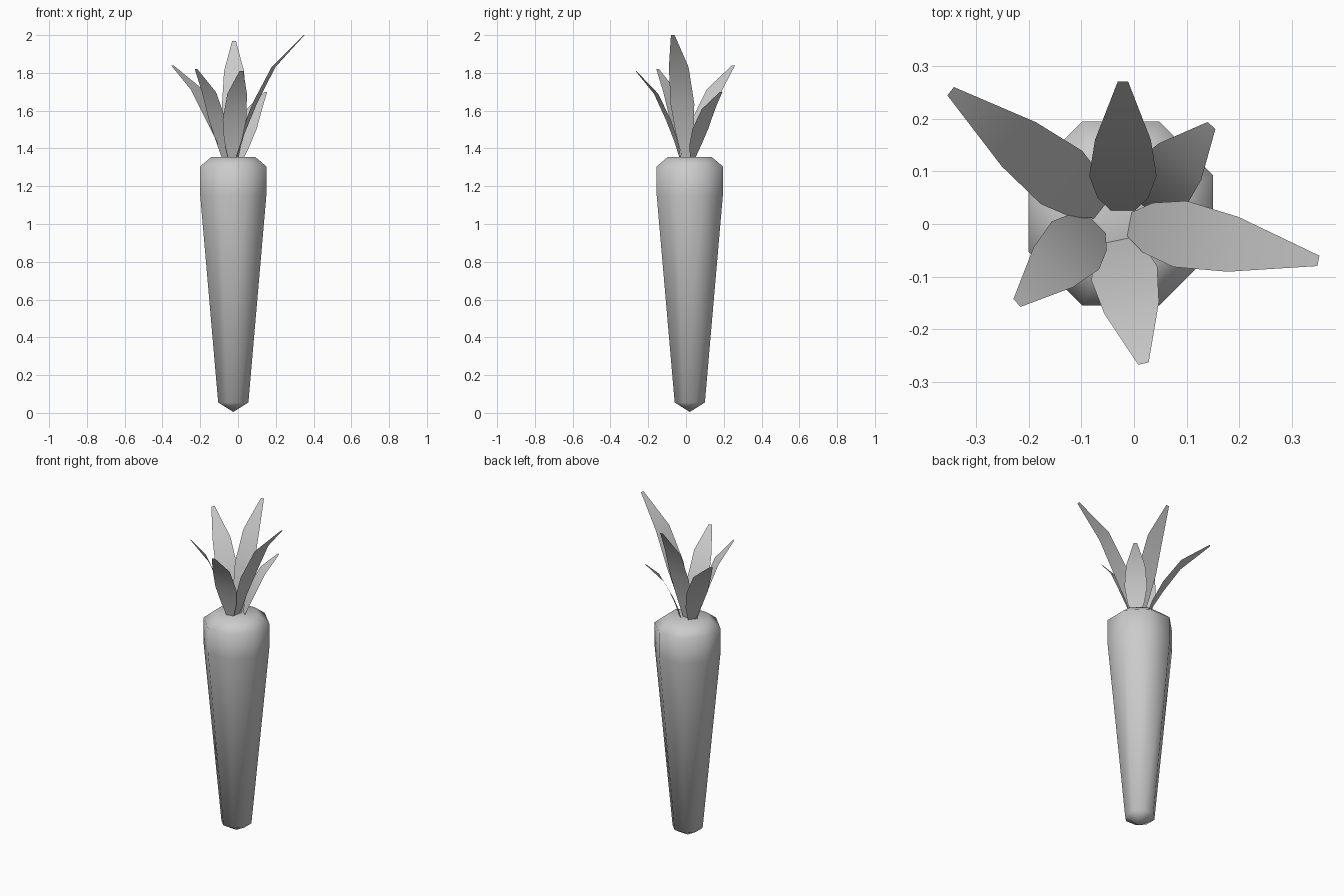
import bpy, bmesh, math
from mathutils import Vector

cube = bpy.data.objects.get("Cube")
if cube:
    bpy.data.objects.remove(cube, do_unlink=True)

grey = bpy.data.materials.new("plain_grey")
grey.use_nodes = True
grey.diffuse_color = (0.6, 0.6, 0.6, 1)
grey.node_tree.nodes["Principled BSDF"].inputs["Base Color"].default_value = (0.6, 0.6, 0.6, 1)


def finish(name, bm):
    """Turn a bmesh into a smooth, grey object."""
    for face in bm.faces:
        face.smooth = True
    mesh = bpy.data.meshes.new(name)
    bm.to_mesh(mesh)
    bm.free()
    mesh.materials.append(grey)
    obj = bpy.data.objects.new(name, mesh)
    bpy.context.collection.objects.link(obj)
    return obj


# Root: an eight-sided turned profile, given as (half width, height)
SIDES = 8
CENTRE = Vector((-0.025, 0.02, 0))
ROOT_PROFILE = [(0.08, 0.055), (0.175, 1.15), (0.175, 1.305), (0.116, 1.355)]

bm = bmesh.new()
rings = []
for half, z in ROOT_PROFILE:
    radius = half / math.cos(math.pi / SIDES)
    angles = [(i + 0.5) * math.tau / SIDES for i in range(SIDES)]
    rings.append([bm.verts.new(CENTRE + Vector((radius * math.cos(a), radius * math.sin(a), z)))
                  for a in angles])
tip = bm.verts.new(CENTRE + Vector((0, 0, 0.005)))
for i in range(SIDES):
    j = (i + 1) % SIDES
    for low, high in zip(rings, rings[1:]):
        bm.faces.new((low[i], low[j], high[j], high[i]))
    bm.faces.new((tip, rings[0][j], rings[0][i]))
bm.faces.new(rings[-1])
finish("root", bm)

# Leaves: one curved outline, as (outward share, height share, half width)
LEAF_ROWS = [(0, 0, 0.022), (0.1, 0.2, 0.048), (0.27, 0.44, 0.064),
             (0.55, 0.74, 0.053), (1, 1, 0.01)]
LEAF_BASE = 1.35


def leaf(name, base, end):
    start = Vector((*base, LEAF_BASE))
    span = Vector(end) - start
    across = Vector((-span.y, span.x, 0)).normalized()
    bm = bmesh.new()
    previous = None
    for out, up, half in LEAF_ROWS:
        middle = start + Vector((span.x * out, span.y * out, span.z * up))
        row = [bm.verts.new(middle + across * half * s) for s in (1, -1)]
        if previous:
            bm.faces.new((previous[0], previous[1], row[1], row[0]))
        previous = row
    finish(name, bm)


leaf("leaf_left", (-0.01, 0.0), (0.35, -0.07, 2.0))
leaf("leaf_front", (-0.032, -0.03), (0.018, -0.265, 1.81))
leaf("leaf_front_right", (-0.07, 0.0), (-0.222, -0.15, 1.82))
leaf("leaf_back_right", (-0.06, 0.028), (-0.348, 0.252, 1.84))
leaf("leaf_back", (-0.021, 0.025), (-0.021, 0.27, 1.97))
leaf("leaf_back_left", (0.015, 0.035), (0.147, 0.187, 1.7))
